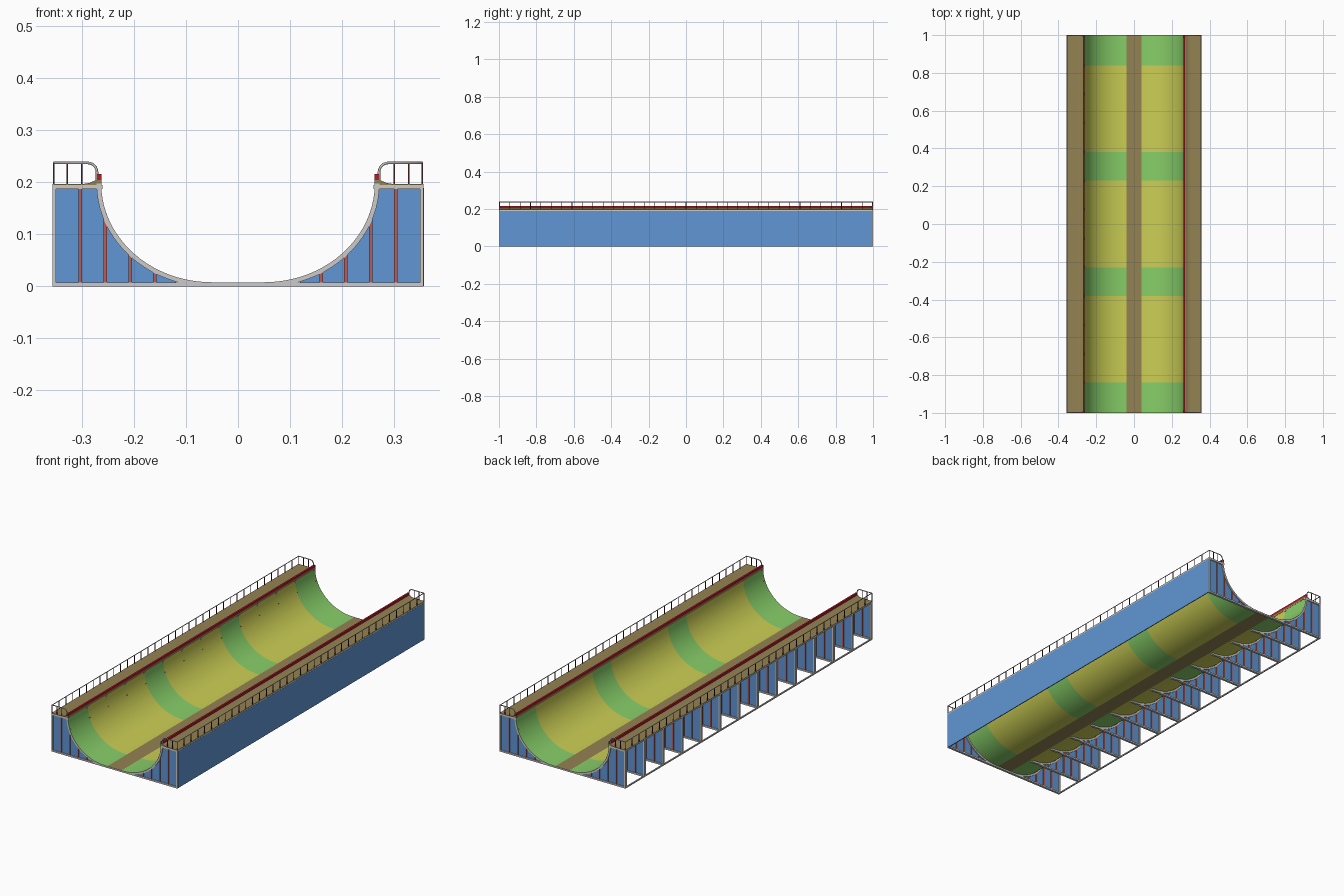
import bpy, bmesh, math

if "Cube" in bpy.data.objects:
    bpy.data.objects.remove(bpy.data.objects["Cube"], do_unlink=True)

HALF_W, HALF_L = 0.357, 1.0
DECK_Z, RAIL_Z = 0.195, 0.24
BAYS, RAIL_BAYS = 13, 36


def material(name, r, g, b):
    m = bpy.data.materials.new(name)
    m.use_nodes = True
    m.diffuse_color = (r, g, b, 1)
    m.node_tree.nodes["Principled BSDF"].inputs["Base Color"].default_value = (r, g, b, 1)
    return m


BLUE = material("panel blue", 0.117, 0.305, 0.66)
YELLOW = material("ramp yellow", 0.60, 0.62, 0.09)
GREEN = material("ramp green", 0.243, 0.62, 0.141)
BROWN = material("deck brown", 0.296, 0.223, 0.084)
RED = material("coping red", 0.45, 0.013, 0.023)
POST = material("post red", 0.47, 0.11, 0.10)
GREY = material("frame grey", 0.61, 0.60, 0.58)
DARK = material("baluster dark", 0.09, 0.03, 0.03)


def finish(bm, name, *mats):
    bmesh.ops.recalc_face_normals(bm, faces=bm.faces)
    me = bpy.data.meshes.new(name)
    bm.to_mesh(me)
    bm.free()
    for m in mats:
        me.materials.append(m)
    ob = bpy.data.objects.new(name, me)
    bpy.context.collection.objects.link(ob)
    return ob


def prism(bm, outline, y0, y1):
    """Extrude an x/z outline along y."""
    a = [bm.verts.new((x, y0, z)) for x, z in outline]
    b = [bm.verts.new((x, y1, z)) for x, z in outline]
    bm.faces.new(a)
    bm.faces.new(b[::-1])
    n = len(a)
    for i in range(n):
        j = (i + 1) % n
        bm.faces.new((a[i], b[i], b[j], a[j]))


def box(bm, x0, x1, y0, y1, z0, z1):
    prism(bm, [(x0, z0), (x1, z0), (x1, z1), (x0, z1)], y0, y1)


def flip(outline, side):
    return [(side * x, z) for x, z in outline]


# Transition curve: a quarter ellipse from the flat bottom to the coping
CX, RX, RZ, TOP = 0.05, 0.213, 0.19, 0.198
STEPS = 20


def curve(offset=0.0):
    pts = []
    for i in range(STEPS + 1):
        t = math.pi / 2 * i / STEPS
        nx, nz = math.sin(t) / RX, -math.cos(t) / RZ
        k = offset / math.hypot(nx, nz)
        pts.append((CX + RX * math.sin(t) + nx * k, TOP - RZ * math.cos(t) + nz * k))
    return pts


def under_z(x):
    u = (x - CX) / RX
    return TOP - RZ * math.sqrt(1 - u * u) - 0.006 if u < 0.98 else DECK_Z - 0.006


# Ramp surface, coloured by band along its length and a strip down the middle
right = [(0.04, 0.0085)] + [(x, z + 0.0005) for x, z in curve()]
section = flip(right[::-1], -1) + right
cuts = [-1, -0.84, -0.38, -0.23, 0.23, 0.38, 0.84, 1]
bm = bmesh.new()
rows = [[bm.verts.new((x, y, z)) for x, z in section] for y in cuts]
for j in range(len(cuts) - 1):
    for i in range(len(section) - 1):
        f = bm.faces.new((rows[j][i], rows[j][i + 1], rows[j + 1][i + 1], rows[j + 1][i]))
        f.smooth = True
        middle = abs(f.calc_center_median().x) < 0.01
        f.material_index = 2 if middle else 1 - j % 2
ramp = finish(bm, "ramp_surface", YELLOW, GREEN, BROWN)

# Bulkheads: blue sheet, grey border and red posts
sheet_bm, frame_bm, post_bm = bmesh.new(), bmesh.new(), bmesh.new()
inner = curve(0.005)
band = curve() + [(x, max(z, 0.0)) for x, z in curve(0.009)][::-1]
sheet = [p for p in inner if p[1] > 0.006] + [(0.355, 0.19), (0.355, 0.004)]


def bulkhead(y, side):
    h = 0.006
    prism(sheet_bm, flip(sheet, side), y - 0.001, y + 0.001)
    prism(frame_bm, flip(band, side), y - h, y + h)
    for x0, x1, z0, z1 in ((0.35, HALF_W, 0, DECK_Z), (0.26, HALF_W, 0.187, DECK_Z),
                           (0.10, HALF_W, 0, 0.008)):
        box(frame_bm, side * x0, side * x1, y - h, y + h, z0, z1)
    for x in (0.16, 0.207, 0.255, 0.303):
        box(post_bm, side * (x - 0.0035), side * (x + 0.0035), y - 0.005, y + 0.005,
            0.005, under_z(x))


for i in range(BAYS + 1):
    y = -0.994 + 1.988 * i / BAYS
    bulkhead(y, -1)
    if i in (0, BAYS):
        bulkhead(y, 1)
        box(frame_bm, -0.11, 0.11, y - 0.006, y + 0.006, 0, 0.008)
# Long rails on the open side
for z0, z1 in ((0, 0.006), (0.188, DECK_Z)):
    box(frame_bm, -HALF_W, -0.351, -HALF_L, HALF_L, z0, z1)
box(frame_bm, 0.351, HALF_W, -HALF_L, HALF_L, 0.189, DECK_Z)
finish(sheet_bm, "bulkhead_panels", BLUE)
finish(frame_bm, "bulkhead_frames", GREY)
finish(post_bm, "bulkhead_posts", POST)

# Solid outer wall on the closed side
bm = bmesh.new()
box(bm, 0.353, 0.3575, -0.994, 0.994, 0.001, 0.189)
finish(bm, "outer_wall", BLUE)

deck_profile = [(HALF_W, DECK_Z), (0.262, DECK_Z), (0.262, 0.205), (0.272, 0.205),
                (0.285, 0.199), (0.30, 0.1965), (HALF_W, 0.1965)]
for side, label in ((-1, "right"), (1, "left")):
    # Deck and coping
    bm = bmesh.new()
    prism(bm, flip(deck_profile, side), -HALF_L, HALF_L)
    finish(bm, label + "_deck", BROWN)
    bm = bmesh.new()
    box(bm, side * 0.262, side * 0.271, -HALF_L, HALF_L, 0.204, 0.216)
    finish(bm, label + "_coping", RED)

    # Handrail tube with rounded inner ends
    r, x_in, x_out, y_end = 0.018, 0.271, 0.3545, 0.9975
    end = [(x_in, DECK_Z)]
    for i in range(7):
        t = math.pi / 2 * i / 6
        end.append((x_in + r - r * math.cos(t), RAIL_Z - 0.0025 - r + r * math.sin(t)))
    end.append((x_out, RAIL_Z - 0.0025))
    path = [(side * x, -y_end, z) for x, z in end] + [(side * x, y_end, z) for x, z in end[::-1]]
    cu = bpy.data.curves.new(label + "_handrail", "CURVE")
    cu.dimensions = "3D"
    cu.bevel_depth = 0.0025
    cu.bevel_resolution = 1
    sp = cu.splines.new("POLY")
    sp.points.add(len(path) - 1)
    for p, co in zip(sp.points, path):
        p.co = (*co, 1)
    cu.materials.append(GREY)
    ob = bpy.data.objects.new(label + "_handrail", cu)
    bpy.context.collection.objects.link(ob)

    # Balusters along the outer edge and across both ends
    bm = bmesh.new()
    spots = [(x_out, -y_end + 2 * y_end * i / RAIL_BAYS) for i in range(RAIL_BAYS + 1)]
    spots += [(x, s * y_end) for x in (0.300, 0.328) for s in (-1, 1)]
    w = 0.0015
    for x, y in spots:
        box(bm, side * x - w, side * x + w, y - w, y + w, DECK_Z, RAIL_Z - 0.003)
    finish(bm, label + "_balusters", DARK)
